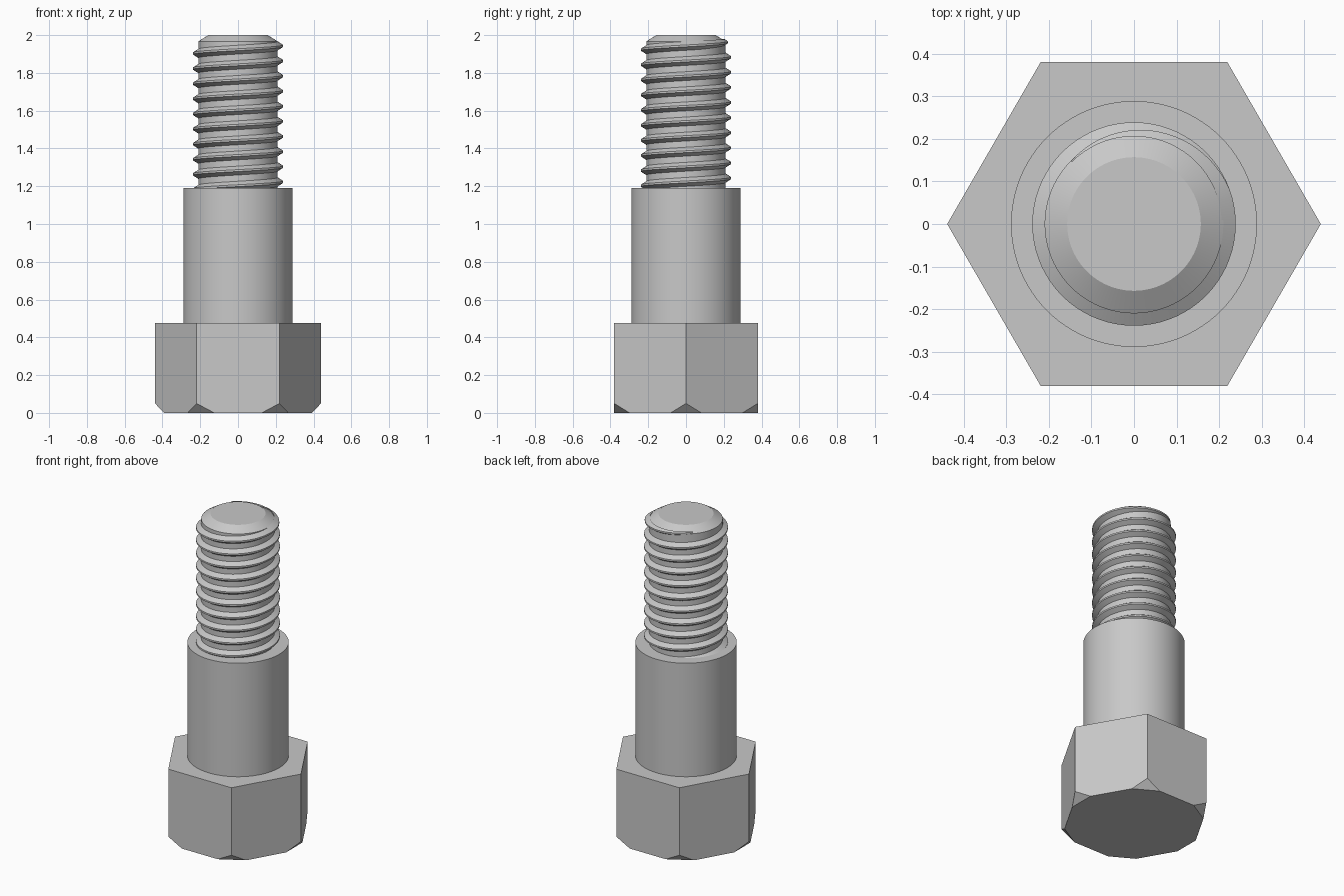
import bpy, bmesh, math
from math import cos, sin, pi, radians

cube = bpy.data.objects.get("Cube")
if cube:
    bpy.data.objects.remove(cube, do_unlink=True)

# Plain grey steel
steel = bpy.data.materials.new("grey_steel")
steel.use_nodes = True
GREY = (0.58, 0.58, 0.58, 1)
steel.diffuse_color = GREY
steel.node_tree.nodes["Principled BSDF"].inputs["Base Color"].default_value = GREY


def finish(bm, name, smooth):
    bmesh.ops.recalc_face_normals(bm, faces=bm.faces)
    mesh = bpy.data.meshes.new(name)
    bm.to_mesh(mesh)
    bm.free()
    mesh.materials.append(steel)
    obj = bpy.data.objects.new(name, mesh)
    bpy.context.collection.objects.link(obj)
    if smooth:
        bpy.ops.object.select_all(action='DESELECT')
        obj.select_set(True)
        bpy.context.view_layer.objects.active = obj
        bpy.ops.object.shade_smooth_by_angle(angle=radians(22))
    return obj


def lathe(name, profile, sides=96):
    """Stack of rings (radius, height), capped at both ends."""
    bm = bmesh.new()
    rings = [[bm.verts.new((r * cos(2 * pi * i / sides), r * sin(2 * pi * i / sides), z))
              for i in range(sides)] for r, z in profile]
    for low, high in zip(rings, rings[1:]):
        for i in range(sides):
            j = (i + 1) % sides
            bm.faces.new((low[i], low[j], high[j], high[i]))
    bm.faces.new(rings[0][::-1])
    bm.faces.new(rings[-1])
    return finish(bm, name, True)


# Hex head with its six lower corners cut off flat
HEX_R, HEAD_TOP, CUT_H, CUT_R = 0.439, 0.475, 0.05, 0.392
bm = bmesh.new()
bmesh.ops.create_cone(bm, cap_ends=True, segments=6, radius1=HEX_R, radius2=HEX_R,
                      depth=HEAD_TOP)
bmesh.ops.translate(bm, verts=bm.verts, vec=(0, 0, HEAD_TOP / 2))
# Turn the corners onto the x axis
turn = -max(bm.verts, key=lambda v: v.co.x).co.xy.angle_signed((1, 0))
if max(v.co.x for v in bm.verts) < HEX_R - 0.01:
    for v in bm.verts:
        v.co.x, v.co.y = v.co.y, -v.co.x
for k in range(6):
    a = k * pi / 3
    slope = HEX_R - CUT_R
    normal = (CUT_H * cos(a), CUT_H * sin(a), -slope)
    cut = bmesh.ops.bisect_plane(bm, geom=bm.verts[:] + bm.edges[:] + bm.faces[:],
                                 plane_co=(CUT_R * cos(a), CUT_R * sin(a), 0),
                                 plane_no=normal, clear_outer=True)
    rim = [e for e in cut["geom_cut"] if isinstance(e, bmesh.types.BMEdge)]
    bmesh.ops.holes_fill(bm, edges=rim, sides=0)
finish(bm, "hex_head", False)

# Plain shoulder and threaded core with a chamfered tip
ROOT, CREST = 0.21, 0.239
lathe("shoulder", [(0.289, HEAD_TOP), (0.289, 1.19)])
lathe("thread_core", [(ROOT, 1.18), (ROOT, 1.967), (0.157, 2.0)])

# Right-handed helical thread, fading into the core at the top
PITCH, STEPS, TOP_Z = 0.08, 72, 1.943
END, FADE = radians(135), radians(115)
start = -2 * pi * (TOP_Z - 1.15) / PITCH
count = int((END - start) / (2 * pi) * STEPS)
bm = bmesh.new()
sections = []
for i in range(count + 1):
    a = END - (count - i) * 2 * pi / STEPS
    z = TOP_Z + PITCH * a / (2 * pi)
    full = min(1, (END - a) / FADE)
    tip = ROOT - 0.001 + (CREST - ROOT + 0.001) * full
    half = 0.006 + 0.018 * full
    outline = ((ROOT - 0.004, -half - 0.002), (tip, -0.005),
               (tip, 0.005), (ROOT - 0.004, half + 0.002))
    sections.append([bm.verts.new((r * cos(a), r * sin(a), z + dz)) for r, dz in outline])
for low, high in zip(sections, sections[1:]):
    for j in range(4):
        k = (j + 1) % 4
        bm.faces.new((low[j], low[k], high[k], high[j]))
bm.faces.new(sections[0])
bm.faces.new(sections[-1][::-1])
finish(bm, "screw_thread", True)
